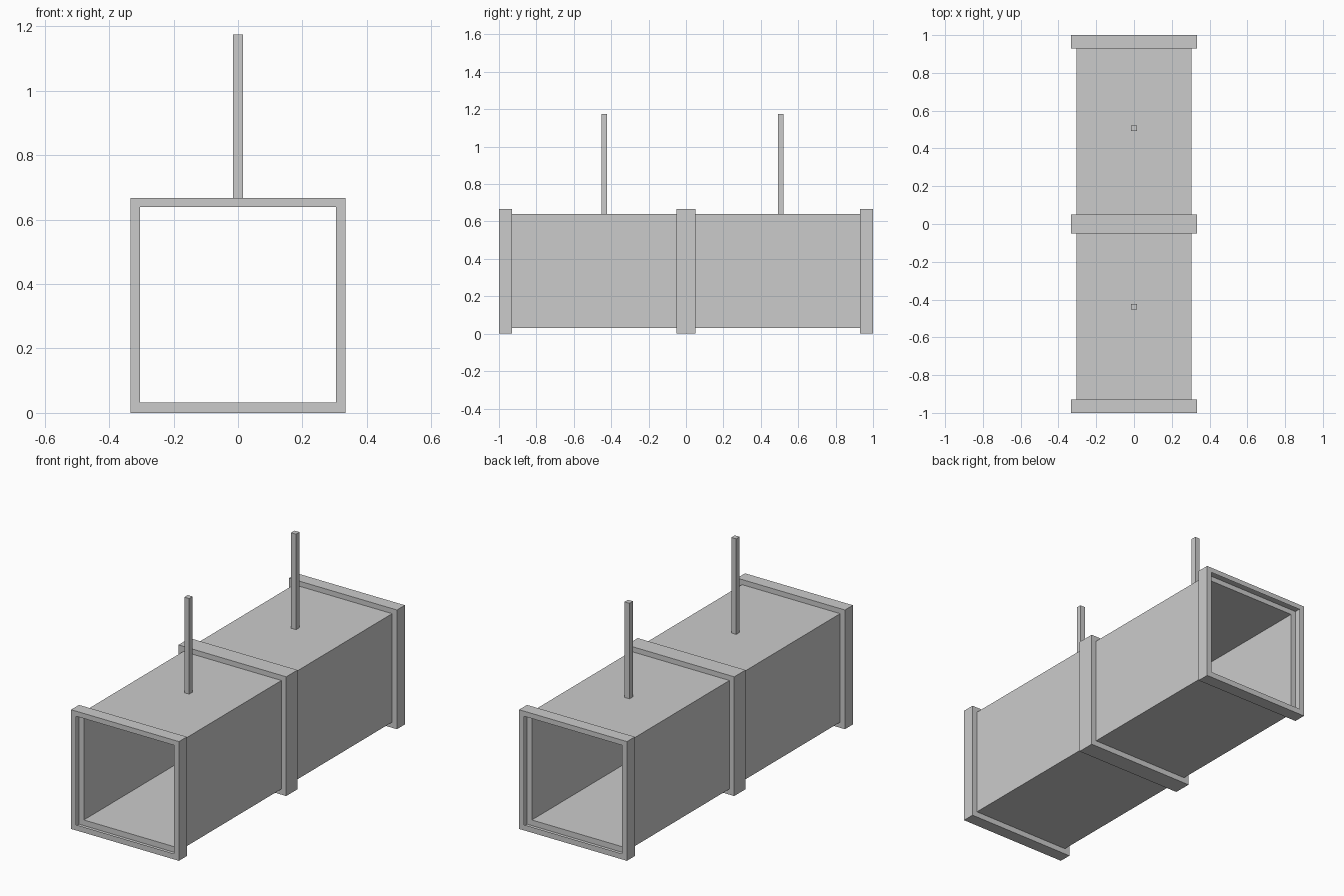
import bpy

if "Cube" in bpy.data.objects:
    bpy.data.objects.remove(bpy.data.objects["Cube"])

INNER, OUTER, ZC = 0.304, 0.334, 0.335   # half sizes and centre height
EDGE, MID = 0.93, 0.05                   # flange limits along y


def square_loft(name, stations):
    """Open square shell through (y, half size) stations."""
    corners = [(-1, -1), (1, -1), (1, 1), (-1, 1)]
    verts = [(cx * h, y, ZC + cz * h + 0.0005 * (h < OUTER) - 0.001 * (h == OUTER))
             for y, h in stations for cx, cz in corners]
    faces = [(4 * k + i, 4 * k + (i + 1) % 4, 4 * k + 4 + (i + 1) % 4, 4 * k + 4 + i)
             for k in range(len(stations) - 1) for i in range(4)]
    mesh = bpy.data.meshes.new(name)
    mesh.from_pydata(verts, [], faces)
    obj = bpy.data.objects.new(name, mesh)
    bpy.context.collection.objects.link(obj)
    return obj


# Thin-walled duct sections between the flanges
for label, y0, y1 in (("front", -EDGE, -MID), ("back", MID, EDGE)):
    square_loft(label + "_duct", [(y0, INNER), (y1, INNER)])

# Hollow channel flanges, open towards the inside
for label, y0, y1 in (("front", -1, -EDGE), ("middle", -MID, MID), ("back", EDGE, 1)):
    square_loft(label + "_flange", [(y0, INNER), (y0, OUTER), (y1, OUTER), (y1, INNER)])

# Square hanger rods standing on the duct roof
ROOF, TOP = ZC + INNER, 1.175
for label, y in (("front", -0.438), ("back", 0.507)):
    bpy.ops.mesh.primitive_cube_add(size=1, location=(0, y, (ROOF + TOP) / 2))
    rod = bpy.context.object
    rod.name = label + "_hanger_rod"
    rod.scale = (0.03, 0.03, TOP - ROOF)
